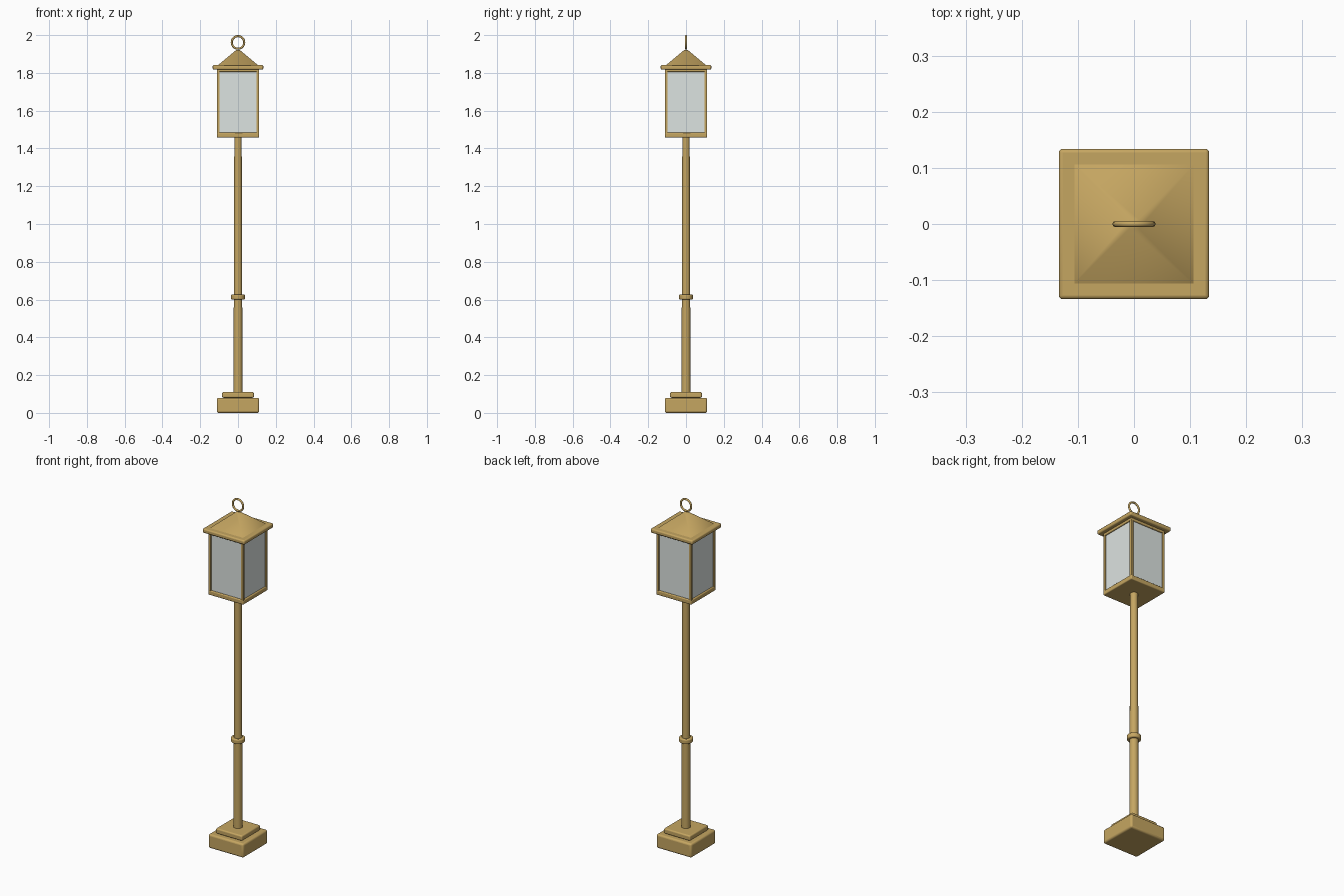
import bpy, math

if "Cube" in bpy.data.objects:
    bpy.data.objects.remove(bpy.data.objects["Cube"])

def material(name, rgb):
    m = bpy.data.materials.new(name)
    m.diffuse_color = (*rgb, 1)
    m.use_nodes = True
    m.node_tree.nodes["Principled BSDF"].inputs["Base Color"].default_value = m.diffuse_color
    return m

BRASS = material("brass", (0.56, 0.38, 0.12))
GLASS = material("frosted_glass", (0.72, 0.77, 0.75))

def finish(name, mat=BRASS, bevel=0.0):
    o = bpy.context.object
    o.name = name
    o.data.materials.append(mat)
    if bevel:
        b = o.modifiers.new("bevel", 'BEVEL')
        b.width = bevel
        b.segments = 3
        bpy.ops.object.shade_smooth_by_angle(angle=math.radians(35))
    return o

def box(name, half_x, half_y, z0, z1, x=0, y=0, mat=BRASS, bevel=0.0):
    bpy.ops.mesh.primitive_cube_add(size=1, location=(x, y, (z0 + z1) / 2))
    bpy.context.object.scale = (2 * half_x, 2 * half_y, z1 - z0)
    bpy.ops.object.transform_apply(location=False, rotation=False, scale=True)
    return finish(name, mat, bevel)

def round_part(name, r0, r1, z0, z1, sides=24, bevel=0.0):
    bpy.ops.mesh.primitive_cone_add(vertices=sides, radius1=r0, radius2=r1,
                                    depth=z1 - z0, location=(0, 0, (z0 + z1) / 2))
    bpy.ops.object.shade_smooth_by_angle(angle=math.radians(35))
    return finish(name, BRASS, bevel)

# Stepped base
box("base", 0.112, 0.112, 0, 0.08, bevel=0.01)
box("base_step", 0.084, 0.084, 0.08, 0.11, bevel=0.007)

# Tapered post and collar
round_part("post", 0.024, 0.0195, 0.105, 1.465)
round_part("collar", 0.037, 0.037, 0.6, 0.627, bevel=0.006)

# Lantern floor, glass, corner bars and top frame
box("lantern_floor", 0.112, 0.112, 1.458, 1.484, bevel=0.005)
box("lantern_glass", 0.104, 0.104, 1.48, 1.81, mat=GLASS)
for i, (sx, sy) in enumerate([(1, 1), (1, -1), (-1, 1), (-1, -1)]):
    box(f"corner_bar_{i}", 0.007, 0.007, 1.48, 1.82, sx * 0.104, sy * 0.104, bevel=0.002)
box("lantern_top_frame", 0.112, 0.112, 1.805, 1.824, bevel=0.004)

# Eave and pyramid roof with a small blunt tip
box("eave", 0.134, 0.134, 1.817, 1.841, bevel=0.007)
bpy.ops.mesh.primitive_cone_add(vertices=4, radius1=0.113 * math.sqrt(2), radius2=0.012,
                                depth=0.087, location=(0, 0, 1.8785),
                                rotation=(0, 0, math.pi / 4))
bpy.ops.object.shade_smooth_by_angle(angle=math.radians(60))
finish("roof")

# Ring standing on the roof tip
bpy.ops.mesh.primitive_torus_add(major_radius=0.033, minor_radius=0.0055, major_segments=32,
                                 minor_segments=10, location=(0, 0, 1.9615),
                                 rotation=(math.pi / 2, 0, 0))
bpy.ops.object.shade_smooth_by_angle(angle=math.radians(60))
finish("finial_ring")
